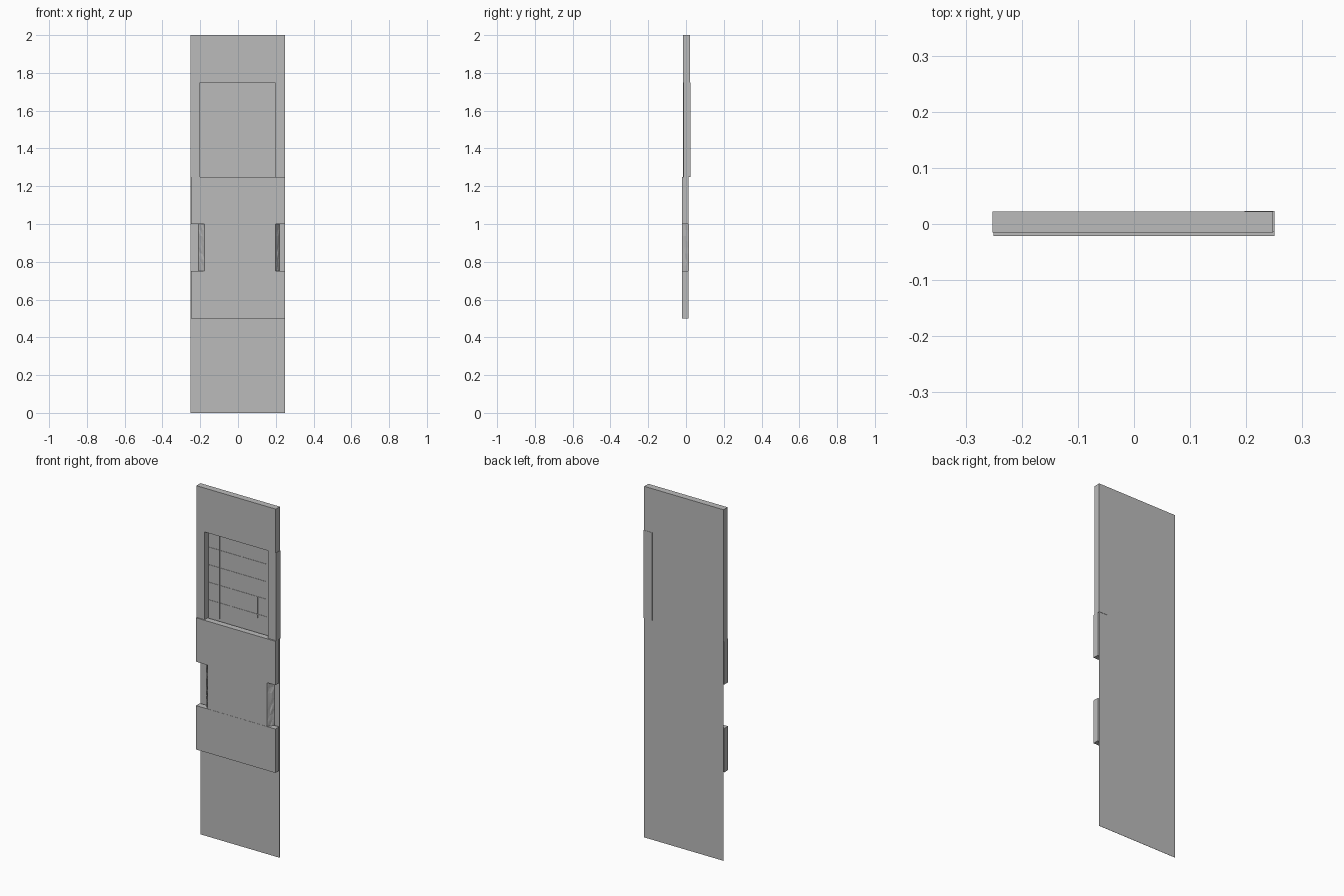
import bpy
import bmesh
import random

random.seed(4)
cube = bpy.data.objects.get("Cube")
if cube:
    bpy.data.objects.remove(cube, do_unlink=True)

# One plain grey for every part
GREY = (0.5, 0.5, 0.5, 1.0)
grey = bpy.data.materials.new("plain_grey")
grey.use_nodes = True
grey.diffuse_color = GREY
grey.node_tree.nodes["Principled BSDF"].inputs["Base Color"].default_value = GREY


def add_object(name, bm):
    bmesh.ops.recalc_face_normals(bm, faces=bm.faces)
    mesh = bpy.data.meshes.new(name)
    bm.to_mesh(mesh)
    bm.free()
    mesh.materials.append(grey)
    obj = bpy.data.objects.new(name, mesh)
    bpy.context.collection.objects.link(obj)
    return obj


def box(name, x, y, z):
    """Box between (low, high) pairs on each axis."""
    bm = bmesh.new()
    bmesh.ops.create_cube(bm, size=1)
    for v in bm.verts:
        v.co = [(lo + hi) / 2 + c * (hi - lo) for c, (lo, hi) in zip(v.co, (x, y, z))]
    return add_object(name, bm)


BACK = 0.022
FULL = (-0.25, 0.25)

# Thin backing sheet over the full height
box("back_sheet", (-0.252, 0.248), (BACK - 0.001, BACK), (0, 2))

# Cross boards
box("top_board", (-0.252, 0.248), (-0.015, BACK), (1.75, 2))
box("middle_board", FULL, (-0.021, 0.013), (1.0, 1.25))
box("lower_board", FULL, (-0.021, 0.013), (0.5, 0.75))

# Window side posts; the left one sits slightly further back
box("right_post", (-0.252, -0.2), (-0.015, BACK), (1.25, 1.75))
box("left_post", (0.197, 0.25), (-0.013, 0.0235), (1.25, 1.75))

# Fine window ribs lying on the sheet
for i, x in enumerate((-0.13, -0.057, 0.013, 0.17)):
    box(f"upright_rib_{i}", (x - 0.002, x + 0.002), (0.018, BACK), (1.26, 1.74))
box("short_rib", (0.107, 0.111), (0.018, BACK), (1.33, 1.45))
for i in range(4):
    z = 1.35 + i * 0.1
    box(f"cross_rib_{i}", (-0.2, 0.197), (0.019, BACK), (z - 0.0015, z + 0.0015))

# Central panel between the two lower boards
box("central_panel", (-0.178, 0.198), (-0.02, 0.013), (0.75, 1.0))


def rough_edge(name, inner, outer):
    """Sloping, chipped strip from the panel front down to its back."""
    bm = bmesh.new()
    rows, cols = 9, 4
    grid = []
    for r in range(rows):
        row = []
        for c in range(cols):
            t = c / (cols - 1)
            chip = random.uniform(-0.004, 0.004) if 0 < c < cols - 1 else 0
            row.append(bm.verts.new((inner + (outer - inner) * t,
                                     -0.02 + 0.036 * t + chip,
                                     0.75 + 0.25 * r / (rows - 1))))
        grid.append(row)
    for low, high in zip(grid, grid[1:]):
        for c in range(cols - 1):
            bm.faces.new((low[c], low[c + 1], high[c + 1]))
            bm.faces.new((low[c], high[c + 1], high[c]))
    # Close the strip back to the panel side
    back = [bm.verts.new((inner, 0.016, row[0].co.z)) for row in grid]
    for r in range(rows - 1):
        bm.faces.new((grid[r][-1], back[r], back[r + 1], grid[r + 1][-1]))
    return add_object(name, bm)


rough_edge("right_rough_edge", -0.178, -0.21)
rough_edge("left_rough_edge", 0.198, 0.22)
